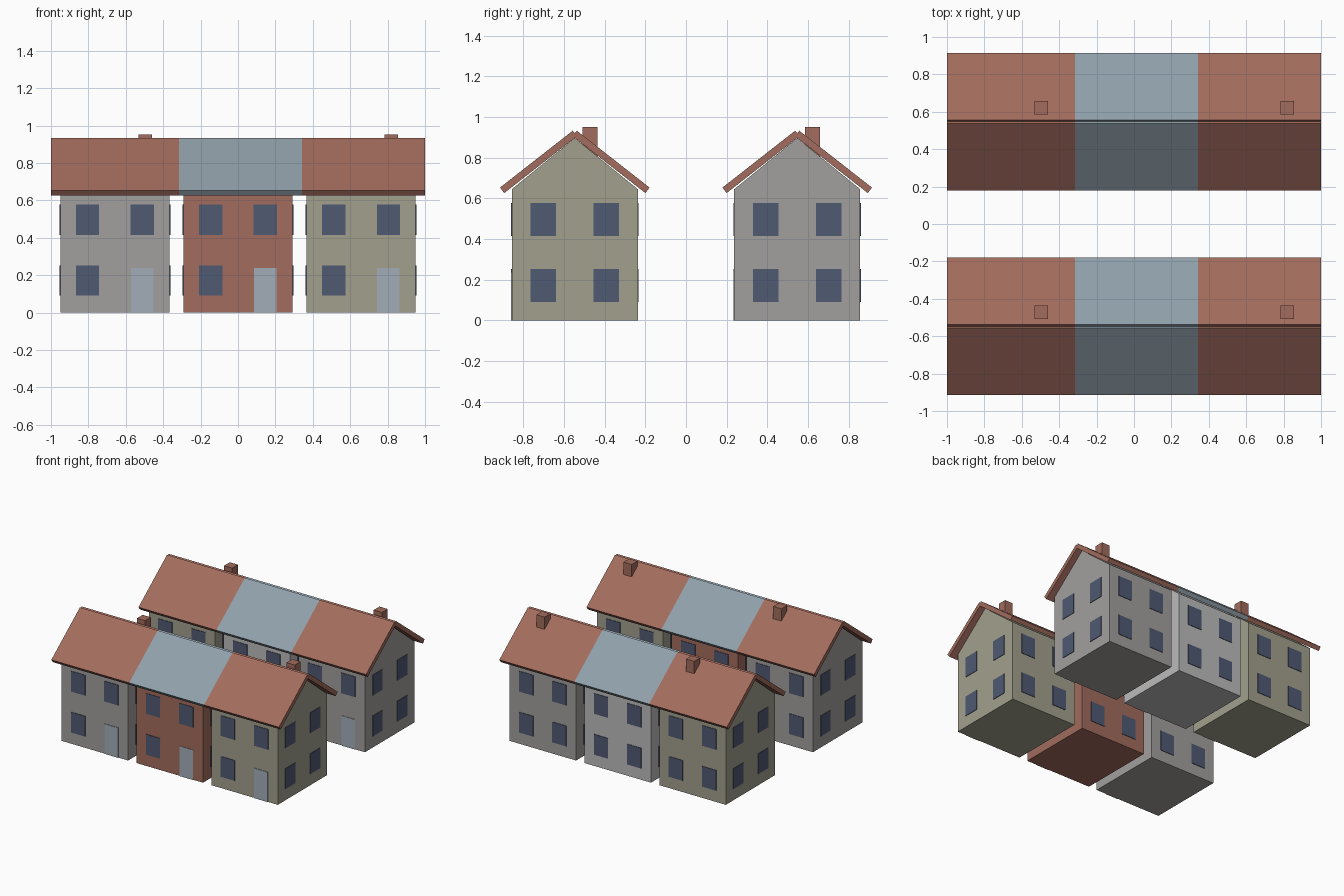
import bpy
from math import radians, sin, cos
from mathutils import Matrix, Vector

if "Cube" in bpy.data.objects:
    bpy.data.objects.remove(bpy.data.objects["Cube"])

PITCH = 0.658                  # spacing of houses along a row
HW, HD = 0.292, 0.31           # half width and half depth of a house
EAVE, APEX = 0.645, 0.897      # wall height at eave and gable
SLOPE, THICK = radians(38), 0.034


def material(name, rgb):
    m = bpy.data.materials.new(name)
    m.diffuse_color = (*rgb, 1)
    m.use_nodes = True
    m.node_tree.nodes["Principled BSDF"].inputs["Base Color"].default_value = m.diffuse_color
    return m


GREY = material("grey_render", (0.36, 0.35, 0.34))
CREAM = material("cream_render", (0.36, 0.35, 0.27))
PALE = material("pale_render", (0.50, 0.50, 0.50))
BRICK = material("brick", (0.36, 0.15, 0.11))
TILE = material("red_tile", (0.36, 0.15, 0.11))
SLATE = material("slate", (0.28, 0.35, 0.40))
GLASS = material("glass", (0.08, 0.10, 0.17))
DOOR = material("door_paint", (0.36, 0.42, 0.48))


def mesh_object(name, verts, faces, mat):
    me = bpy.data.meshes.new(name)
    me.from_pydata(verts, [], faces)
    me.materials.append(mat)
    ob = bpy.data.objects.new(name, me)
    bpy.context.collection.objects.link(ob)
    return ob


def prism(name, profile, x0, x1, mat):
    """Extrude a counter-clockwise (y, z) profile along x."""
    n = len(profile)
    verts = [(x, y, z) for x in (x0, x1) for y, z in profile]
    faces = [tuple(reversed(range(n))), tuple(range(n, 2 * n))]
    faces += [(i, (i + 1) % n, n + (i + 1) % n, n + i) for i in range(n)]
    return mesh_object(name, verts, faces, mat)


def box(name, centre, size, mat):
    (cx, cy, cz), (sx, sy, sz) = centre, size
    y0, y1, z0, z1 = cy - sy / 2, cy + sy / 2, cz - sz / 2, cz + sz / 2
    return prism(name, [(y0, z0), (y1, z0), (y1, z1), (y0, z1)],
                 cx - sx / 2, cx + sx / 2, mat)


def house(tag, cx, cy, wall, roof, roof_x, chimney):
    # walls with gable ends
    prism(tag + "_walls", [(cy - HD, 0), (cy + HD, 0), (cy + HD, EAVE),
                           (cy, APEX), (cy - HD, EAVE)], cx - HW, cx + HW, wall)

    # windows on all four sides, with a door in place of one front window
    for z, floor in ((0.172, "lower"), (0.497, "upper")):
        for s, side in ((-1, "a"), (1, "b")):
            label = f"{tag}_{floor}_{side}"
            if not (s == 1 and floor == "lower"):
                box(label + "_front_window", (cx + s * 0.146, cy - HD, z),
                    (0.124, 0.008, 0.162), GLASS)
            box(label + "_back_window", (cx + s * 0.146, cy + HD, z),
                (0.124, 0.008, 0.162), GLASS)
            for e, end in ((-1, "left"), (1, "right")):
                box(f"{label}_{end}_window", (cx + e * HW, cy + s * 0.155, z),
                    (0.008, 0.125, 0.162), GLASS)
    box(tag + "_door", (cx + 0.146, cy - HD, 0.119), (0.119, 0.008, 0.238), DOOR)

    # two sloping roof slabs that cross at the ridge
    tx, tz = THICK * sin(SLOPE), THICK * cos(SLOPE)
    top_eave, top_ridge = (0.368, 0.653), (0.010, 0.933)
    slab = [(top_eave[0] - tx, top_eave[1] - tz), top_eave, top_ridge,
            (top_ridge[0] - tx, top_ridge[1] - tz)]
    prism(tag + "_roof_back", [(cy + y, z) for y, z in slab], *roof_x, roof)
    prism(tag + "_roof_front", [(cy - y, z) for y, z in reversed(slab)], *roof_x, roof)

    # chimney on the back slope
    if chimney:
        box(tag + "_chimney", (cx + 0.161, cy + 0.075, 0.878),
            (0.072, 0.072, 0.148), BRICK)


# two terraces of three houses
ROOF_X = [(-1, -0.316), (-0.316, 0.342), (0.342, 1)]
ROWS = {"front": (-0.547, (GREY, BRICK, CREAM)),
        "back": (0.547, (CREAM, PALE, GREY))}
for row, (cy, walls) in ROWS.items():
    for i, place in enumerate(("left", "middle", "right")):
        house(f"{row}_{place}_house", (i - 1) * PITCH, cy, walls[i],
              SLATE if i == 1 else TILE, ROOF_X[i], i != 1)
